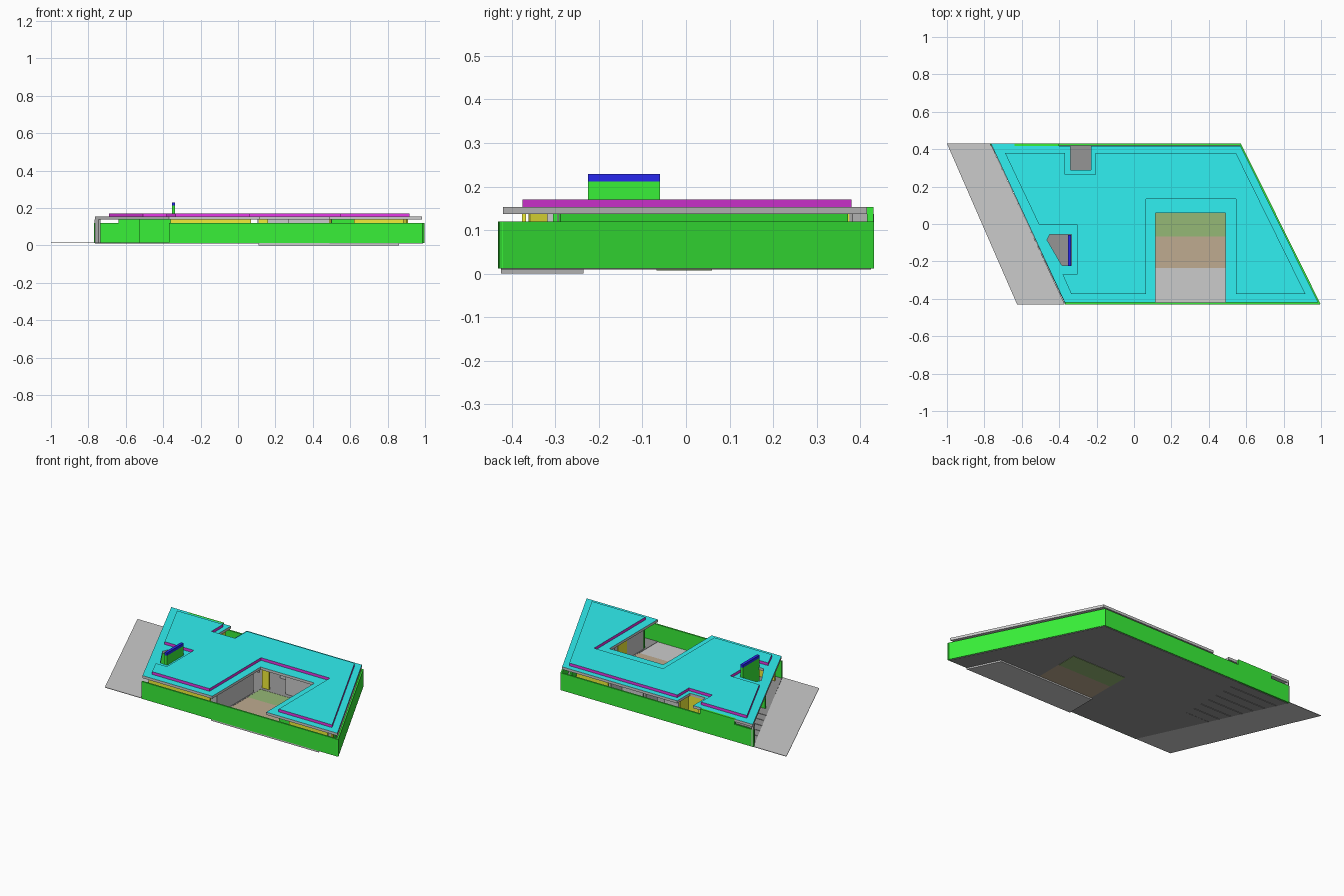
import bpy, bmesh, math
from mathutils import Vector

if "Cube" in bpy.data.objects:
    bpy.data.objects.remove(bpy.data.objects["Cube"])


def mat(name, r, g, b):
    m = bpy.data.materials.new(name)
    m.diffuse_color = (r, g, b, 1)
    m.use_nodes = True
    m.node_tree.nodes["Principled BSDF"].inputs["Base Color"].default_value = m.diffuse_color
    return m


CYAN = mat("cyan", .03, .87, .88)
GREEN = mat("green", .04, .87, .04)
MAGENTA = mat("magenta", .8, .04, .8)
BLUE = mat("blue", .02, .02, .85)
YELLOW = mat("yellow", .88, .85, .04)
BROWN = mat("brown", .52, .41, .28)
OLIVE = mat("olive", .3, .48, .18)
DARK = mat("dark_grey", .3, .3, .3)
GREY = mat("grey", .56, .56, .56)


def prism(name, loops, z0, z1, side=None, top=None):
    """Extrude an outline (first loop) with optional holes (other loops)."""
    bm = bmesh.new()
    edges = []
    for loop in loops:
        vs = [bm.verts.new((x, y, z0)) for x, y in loop]
        edges += [bm.edges.new((vs[i], vs[(i + 1) % len(vs)])) for i in range(len(vs))]
    bmesh.ops.triangle_fill(bm, edges=edges, use_beauty=True)
    ext = bmesh.ops.extrude_face_region(bm, geom=bm.faces[:], use_keep_orig=True)
    moved = [v for v in ext["geom"] if isinstance(v, bmesh.types.BMVert)]
    bmesh.ops.translate(bm, vec=(0, 0, z1 - z0), verts=moved)
    bmesh.ops.recalc_face_normals(bm, faces=bm.faces[:])
    me = bpy.data.meshes.new(name)
    if side:
        me.materials.append(side)
    if top:
        me.materials.append(top)
        for f in bm.faces:
            f.material_index = int(f.normal.z > .5)
    bm.to_mesh(me)
    bm.free()
    ob = bpy.data.objects.new(name, me)
    bpy.context.collection.objects.link(ob)
    return ob


def rect(x0, y0, x1, y1):
    return [(x0, y0), (x1, y0), (x1, y1), (x0, y1)]


def wall(name, p, q, z0=.014, z1=.137, m=None, t=.01):
    """Straight wall centred on the line p-q."""
    p, q = Vector(p), Vector(q)
    d = (q - p).normalized() * t / 2
    n = Vector((-d.y, d.x))
    return prism(name, [[tuple(p - n), tuple(q - n), tuple(q + n), tuple(p + n)]], z0, z1, m)


def left(y):   # slanted left edge of the house
    return -.37 - .40 * (y + .43) / .86


def right(y):  # slanted right edge of the plot
    return 1.0 - .43 * (y + .43) / .86


# Ground: driveway, dark floor, carport paving
prism("driveway", [[(-1, .43), (-.625, -.43), (left(-.43), -.43), (left(.43), .43)]], .013, .016, GREY)
prism("house_floor", [[(-.37, -.425), (.115, -.425), (.115, .06), (.49, .06), (.49, -.425),
                       (.99, -.425), (.57, .425), (-.4, .425), (-.4, -.02), (left(-.02), -.02)]],
      .009, .014, DARK)
N = 7
for i in range(N):
    a, b = -.02 + .445 * i / N, -.02 + .445 * (i + 1) / N - .004
    prism("carport_paving", [[(left(a), a), (-.4, a), (-.4, b), (left(b), b)]], .010, .014, DARK)

# Courtyard: pool, deck, lawn
prism("pool", [[(.11, -.425), (.86, -.425), (.77, -.235), (.11, -.235)]], 0, .009, GREY)
prism("pool_water", [rect(.115, -.425, .49, -.235)], .009, .012, GREY)
prism("deck", [rect(.115, -.235, .49, -.068)], .009, .013, BROWN)
prism("lawn", [rect(.115, -.068, .49, .06)], .007, .013, OLIVE)

# Boundary walls
wall("front_fence", (-.37, -.425), (.995, -.425), .012, .12, GREEN)
wall("back_fence", (left(.43), .425), (.57, .425), .012, .12, GREEN)
wall("right_fence", (.993, -.43), (.566, .43), .012, .12, GREEN)
wall("tall_back_wall", (-.64, .423), (-.40, .423), .12, .153, GREEN, .014)
wall("carport_end_wall", (-.763, .43), (-.74, .38), .014, .137, GREY)

# Outer house walls
wall("front_wall_left", (-.36, -.372), (.07, -.372), m=YELLOW)
wall("front_wall_right", (.62, -.372), (.885, -.372), m=YELLOW)
wall("front_wall_mid", (.5, -.30), (.62, -.30), m=GREEN)
wall("right_house_wall", (right(-.29) - .06, -.29), (right(.37) - .06, .37), m=GREEN)
wall("right_corner_wall", (right(-.36) - .06, -.36), (right(-.32) - .06, -.32), m=YELLOW)
wall("back_wall", (.28, .37), (.5, .37), m=YELLOW)
wall("back_notch_wall", (-.35, .285), (-.22, .285), m=YELLOW)
for x in (-.35, -.215):
    wall("notch_side_wall", (x, .285), (x, .37), m=YELLOW)

# Inner walls
wall("hall_wall", (-.53, -.035), (-.14, -.035), m=GREEN)
wall("carport_wall", (-.405, .06), (-.405, .2), m=YELLOW)
wall("closet_wall", (-.31, .09), (-.16, .09), m=YELLOW)
wall("bath_wall", (-.05, .1), (-.05, .2), m=YELLOW)
for p, q in [((.12, .25), (.46, .25)), ((.02, .26), (.02, .37)), ((-.12, .24), (-.02, .24)),
             ((.27, .25), (.27, .36)), ((.62, -.06), (.75, -.06))]:
    wall("partition", p, q, m=GREY, t=.007)

# Courtyard glazing and timber piers
wall("court_glass_left", (.105, -.36), (.105, .0), m=GREY, t=.004)
wall("court_glass_right", (.5, -.29), (.5, .0), m=GREY, t=.004)
wall("court_glass_back", (.27, .09), (.49, .09), m=GREY, t=.004)
wall("court_pier_back", (.11, .085), (.16, .085), m=YELLOW)
wall("court_pier_right", (.5, -.12), (.5, -.03), m=YELLOW)

# Chimney wall with cap
wall("chimney_wall", (-.345, -.225), (-.345, -.06), .014, .212, GREEN, .016)
wall("chimney_cap", (-.345, -.225), (-.345, -.06), .212, .229, BLUE, .018)

# Roof slab with court, rear notch and left light well
roof = [(-.765, .43), (-.64, .43), (-.64, .416), (-.34, .416), (-.34, .29), (-.23, .29), (-.23, .416),
        (.57, .416), (.985, -.42), (.49, -.42), (.49, .06), (.115, .06), (.115, -.42), (-.37, -.42)]
well = [(-.45, -.055), (-.335, -.055), (-.335, -.222), (-.385, -.222), (-.465, -.085)]
prism("roof_slab", [roof, well], .137, .153, GREY, CYAN)

# Raised upper roof
upper = [(-.69, .38), (-.37, .38), (-.37, .265), (-.205, .265), (-.205, .38), (.545, .38),
         (.917, -.375), (.545, -.375), (.545, .135), (.065, .135), (.065, -.375), (-.335, -.375),
         (-.382, -.27), (-.305, -.27), (-.305, -.003), (-.508, -.003)]
prism("upper_roof", [upper], .153, .17, MAGENTA, CYAN)
